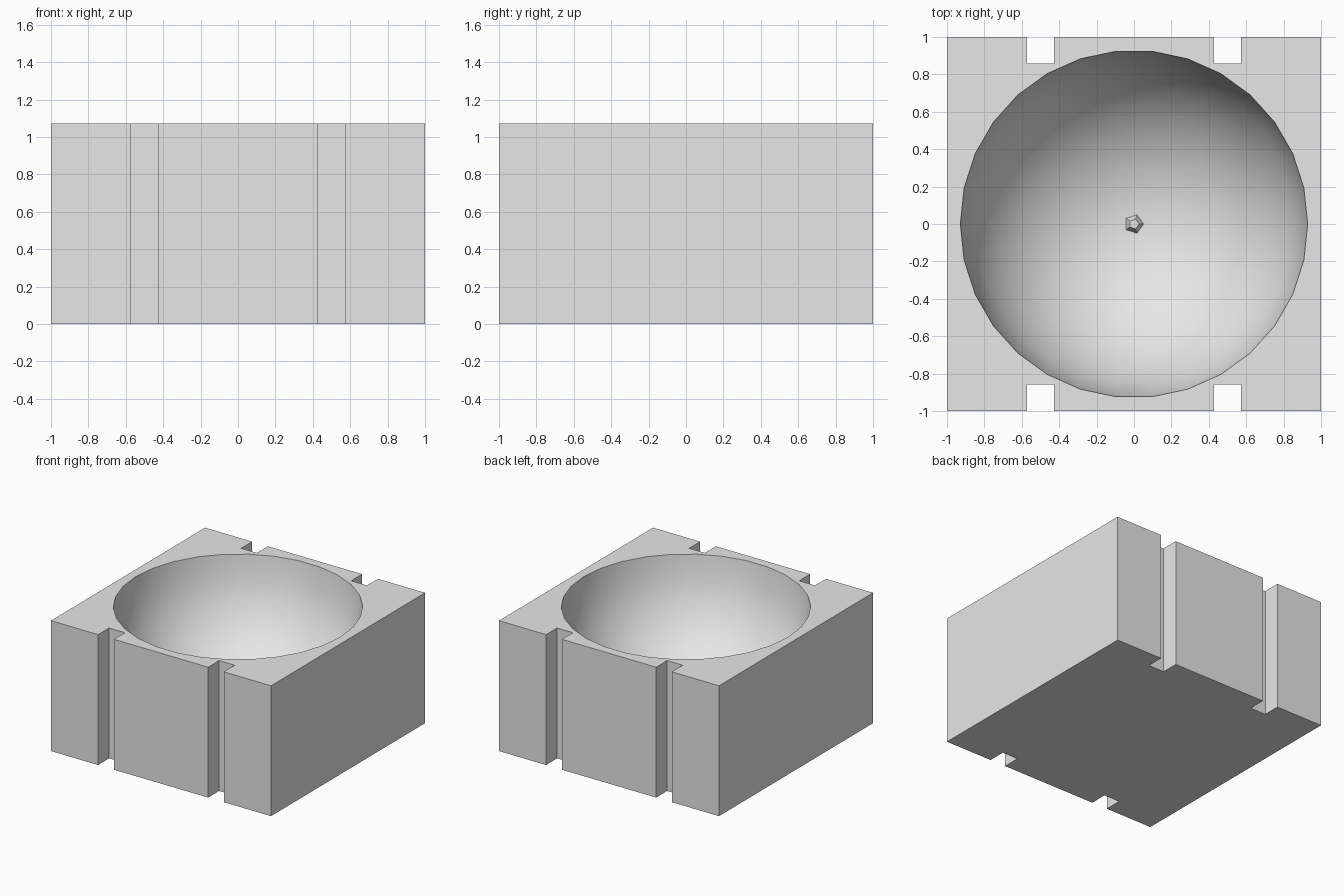
import bpy, bmesh
from math import cos, sin, pi

if "Cube" in bpy.data.objects:
    bpy.data.objects.remove(bpy.data.objects["Cube"], do_unlink=True)

HEIGHT = 15 / 14
BOWL_R = 13 / 14
GROOVE = 1 / 7

grey = bpy.data.materials.new("light grey")
grey.use_nodes = True
grey.diffuse_color = (0.8, 0.8, 0.8, 1)
grey.node_tree.nodes["Principled BSDF"].inputs["Base Color"].default_value = (0.8, 0.8, 0.8, 1)


def finish(bm, name):
    bmesh.ops.recalc_face_normals(bm, faces=bm.faces)
    mesh = bpy.data.meshes.new(name)
    bm.to_mesh(mesh)
    bm.free()
    mesh.materials.append(grey)
    obj = bpy.data.objects.new(name, mesh)
    bpy.context.collection.objects.link(obj)
    return obj


def lathe(name, rings, sides, smooth=False):
    """Stack of (radius, z) rings, capped at both ends."""
    bm = bmesh.new()
    loops = [[bm.verts.new((r * cos(2 * pi * i / sides), r * sin(2 * pi * i / sides), z))
              for i in range(sides)] for r, z in rings]
    for low, high in zip(loops, loops[1:]):
        for i in range(sides):
            j = (i + 1) % sides
            bm.faces.new((low[i], low[j], high[j], high[i]))
    bm.faces.new(loops[0])
    bm.faces.new(loops[-1])
    for face in bm.faces:
        face.smooth = smooth
    return finish(bm, name)


def sphere_rings(radius, centre, count):
    """Rings at half steps, so that the poles are flat caps."""
    angles = [pi * (i + 0.5) / count for i in range(count)]
    return [(radius * sin(a), centre - radius * cos(a)) for a in angles]


# Block: outline with two grooves in the front and back, extruded upwards
front = [(-1, -1)]
for x in (-0.5, 0.5):
    a, b = x - GROOVE / 2, x + GROOVE / 2
    front += [(a, -1), (a, GROOVE - 1), (b, GROOVE - 1), (b, -1)]
front.append((1, -1))
outline = front + [(-x, -y) for x, y in front]
bm = bmesh.new()
base = bm.faces.new([bm.verts.new((x, y, 0)) for x, y in outline])
top = bmesh.ops.extrude_face_region(bm, geom=[base], use_keep_orig=True)
bmesh.ops.translate(bm, vec=(0, 0, HEIGHT),
                    verts=[v for v in top["geom"] if isinstance(v, bmesh.types.BMVert)])
block = finish(bm, "block")

# Bowl: lower half of a sphere, continued straight up past the top
rings = sphere_rings(BOWL_R, HEIGHT, 15)[:8] + [(BOWL_R, HEIGHT + 0.2)]
cutter = lathe("bowl_cutter", rings, 30, smooth=True)
cutter.hide_render = True
cut = block.modifiers.new("bowl", "BOOLEAN")
cut.operation = "DIFFERENCE"
cut.solver = "EXACT"
cut.object = cutter
bpy.context.view_layer.objects.active = block
bpy.ops.object.modifier_apply(modifier=cut.name)
bpy.data.objects.remove(cutter, do_unlink=True)

# Small five-sided stud in the bottom of the bowl
lathe("centre_stud", sphere_rings(0.055, HEIGHT - BOWL_R, 3), 5)
